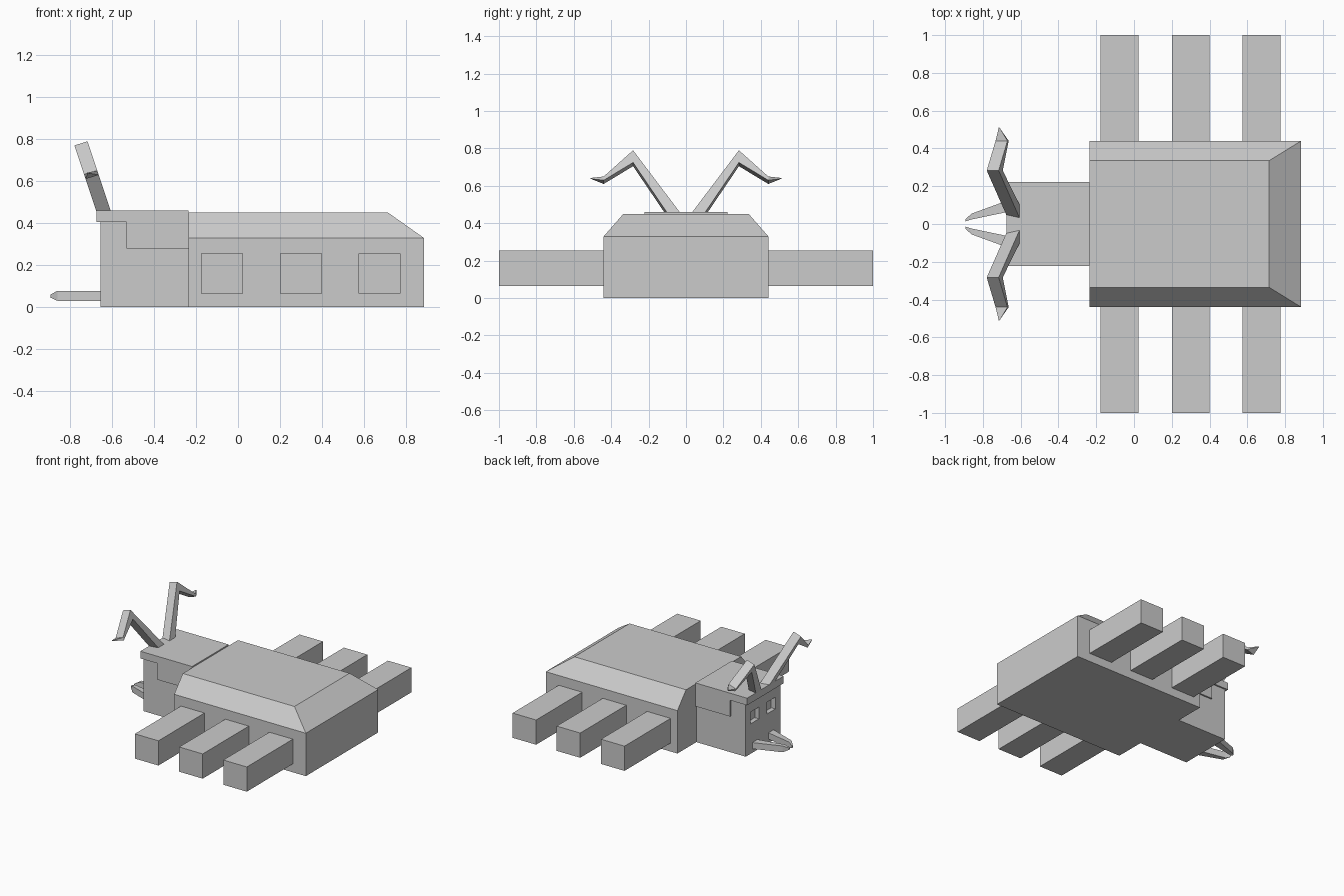
import bpy
import bmesh

if "Cube" in bpy.data.objects:
    bpy.data.objects.remove(bpy.data.objects["Cube"])

grey = bpy.data.materials.new("plain grey")
grey.diffuse_color = (0.6, 0.6, 0.6, 1)
grey.use_nodes = True
grey.node_tree.nodes["Principled BSDF"].inputs["Base Color"].default_value = grey.diffuse_color


def loft(name, rings):
    """Skin a solid through four-sided rings, closing both ends."""
    bm = bmesh.new()
    loops = [[bm.verts.new(p) for p in ring] for ring in rings]
    for a, b in zip(loops, loops[1:]):
        for i in range(4):
            j = (i + 1) % 4
            bm.faces.new((a[i], a[j], b[j], b[i]))
    bm.faces.new(loops[0])
    bm.faces.new(loops[-1])
    bmesh.ops.remove_doubles(bm, verts=bm.verts[:], dist=0.0005)
    bmesh.ops.recalc_face_normals(bm, faces=bm.faces[:])
    mesh = bpy.data.meshes.new(name)
    bm.to_mesh(mesh)
    bm.free()
    mesh.materials.append(grey)
    obj = bpy.data.objects.new(name, mesh)
    bpy.context.collection.objects.link(obj)
    return obj


def rect(x0, x1, y0, y1, z):
    return [(x0, y0, z), (x1, y0, z), (x1, y1, z), (x0, y1, z)]


def box(name, x0, x1, y0, y1, z0, z1):
    return loft(name, [rect(x0, x1, y0, y1, z0), rect(x0, x1, y0, y1, z1)])


# Body with sloped sides and rear, upright at the head end
loft("body", [rect(-0.235, 0.885, -0.44, 0.44, 0),
              rect(-0.235, 0.885, -0.44, 0.44, 0.33),
              rect(-0.235, 0.715, -0.335, 0.335, 0.45)])

# Head, with a stepped cap: thin brow plate and deeper rear part
head = box("head", -0.655, -0.235, -0.21, 0.21, 0, 0.42)
box("head_cap_brow", -0.675, -0.53, -0.222, 0.222, 0.405, 0.46)
box("head_cap_rear", -0.53, -0.235, -0.222, 0.222, 0.28, 0.46)

for side, label in ((1, "left"), (-1, "right")):
    # Recessed square eye
    ya, yb = sorted((side * 0.05, side * 0.15))
    cutter = box("eye_cutter_" + label, -0.70, -0.62, ya, yb, 0.23, 0.32)
    cutter.hide_render = True
    cutter.hide_viewport = True
    cut = head.modifiers.new("eye_" + label, "BOOLEAN")
    cut.operation = "DIFFERENCE"
    cut.solver = "EXACT"
    cut.object = cutter

    # Three straight block legs
    for n, x in enumerate((-0.177, 0.2, 0.575)):
        ya, yb = sorted((side * 0.43, side * 1.0))
        box(f"leg_{label}_{n + 1}", x, x + 0.2, ya, yb, 0.065, 0.255)

    # Tapering jaw: inner y, outer y, low z, high z at each station
    rings = []
    for x, yi, yo, z0, z1 in ((-0.64, 0.07, 0.135, 0.03, 0.078),
                              (-0.86, 0.024, 0.055, 0.03, 0.078),
                              (-0.893, 0.013, 0.024, 0.045, 0.06)):
        rings.append([(x, side * yi, z0), (x, side * yo, z0),
                      (x, side * yo, z1), (x, side * yi, z1)])
    loft("jaw_" + label, rings)

    # Bent antenna leaning forward: upper and lower edge (y, z) at each joint
    rings = []
    for (yu, zu), (yl, zl) in (((0.03, 0.455), (0.10, 0.455)),
                               ((0.283, 0.79), (0.283, 0.725)),
                               ((0.44, 0.65), (0.44, 0.63))):
        ring = []
        for y, z, front in ((yu, zu, 0), (yl, zl, 0), (yl, zl, 1), (yu, zu, 1)):
            x = -0.605 - (z - 0.455) / 3
            ring.append((x - 0.063 * front, side * y, z - 0.02 * front))
        rings.append(ring)
    rings.append([(-0.714 + dx, side * 0.51, 0.64 + dz)
                  for dx, dz in ((0.002, 0.002), (0.002, -0.002),
                                 (-0.002, -0.002), (-0.002, 0.002))])
    loft("antenna_" + label, rings)
